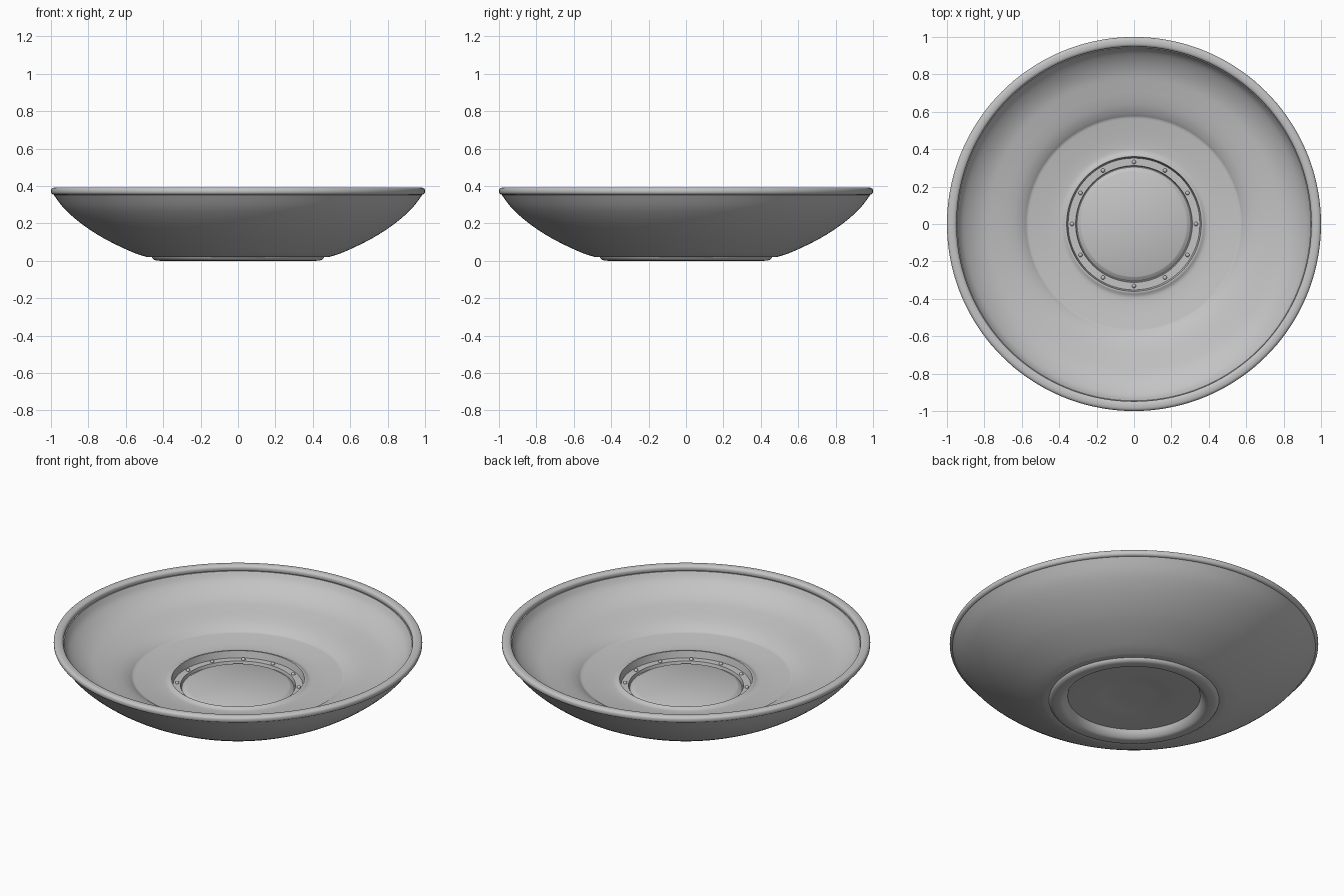
import bpy, bmesh, math
from mathutils import Vector

cube = bpy.data.objects.get("Cube")
if cube:
    bpy.data.objects.remove(cube, do_unlink=True)

STEPS = 144

grey = bpy.data.materials.new("plain_grey")
grey.use_nodes = True
grey.diffuse_color = (0.55, 0.55, 0.55, 1)
bsdf = grey.node_tree.nodes["Principled BSDF"]
bsdf.inputs["Base Color"].default_value = grey.diffuse_color
bsdf.inputs["Roughness"].default_value = 0.5


def rounded(points, cuts=4):
    """Smooth curve through a few (radius, height) points."""
    p = [points[0], *points, points[-1]]
    out = []
    for a, b, c, d in zip(p, p[1:], p[2:], p[3:]):
        for i in range(cuts):
            t = i / cuts
            out.append(tuple(
                0.5 * (2 * v + (w - u) * t + (2 * u - 5 * v + 4 * w - x) * t * t
                       + (3 * v - u - 3 * w + x) * t ** 3)
                for u, v, w, x in zip(a, b, c, d)))
    return out + [points[-1]]


def finish(name, bm, angle=30):
    """Turn a bmesh into a smooth-shaded object."""
    bmesh.ops.recalc_face_normals(bm, faces=bm.faces)
    mesh = bpy.data.meshes.new(name)
    bm.to_mesh(mesh)
    bm.free()
    mesh.materials.append(grey)
    obj = bpy.data.objects.new(name, mesh)
    bpy.context.collection.objects.link(obj)
    bpy.ops.object.select_all(action='DESELECT')
    obj.select_set(True)
    bpy.context.view_layer.objects.active = obj
    bpy.ops.object.shade_smooth_by_angle(angle=math.radians(angle))
    return obj


def lathe(name, profile, closed=False):
    """Revolve a (radius, height) profile around the z axis."""
    bm = bmesh.new()
    verts = [bm.verts.new((r, 0, z)) for r, z in profile]
    edges = [bm.edges.new(pair) for pair in zip(verts, verts[1:])]
    if closed:
        edges.append(bm.edges.new((verts[-1], verts[0])))
    bmesh.ops.spin(bm, geom=verts + edges, cent=(0, 0, 0), axis=(0, 0, 1),
                   angle=math.tau, steps=STEPS, use_merge=False)
    bmesh.ops.remove_doubles(bm, verts=bm.verts, dist=0.0002)
    return finish(name, bm)


# Bowl: shallow dimple underneath, rounded foot, outer wall, inner wall, floor
underside = rounded([(0, 0.056), (0.12, 0.055), (0.2, 0.048), (0.28, 0.045), (0.36, 0.044)])
foot = rounded([(0.36, 0.044), (0.372, 0.022), (0.39, 0.005), (0.41, 0),
                (0.44, 0.002), (0.455, 0.01), (0.462, 0.021)])
outer_wall = rounded([(0.49, 0.021), (0.55, 0.04), (0.65, 0.085), (0.75, 0.139),
                      (0.85, 0.208), (0.93, 0.28), (0.985, 0.352)])
inner_wall = rounded([(0.945, 0.36), (0.92, 0.32), (0.87, 0.28), (0.81, 0.25),
                      (0.74, 0.231), (0.68, 0.216), (0.63, 0.2), (0.595, 0.183),
                      (0.573, 0.168)])
floor = rounded([(0.573, 0.168), (0.51, 0.158), (0.45, 0.15), (0.405, 0.147),
                 (0.385, 0.149), (0.368, 0.157), (0.36, 0.157)])
well = [(0.352, 0.117), (0.312, 0.117), (0.308, 0.1), (0.296, 0.1)]
lathe("bowl", underside + foot[1:] + outer_wall + inner_wall + floor[1:] + well + [(0, 0.1)])

# Raised disc in the centre with a sloping edge
lathe("centre_disc", [(0, 0.116), (0.28, 0.116), (0.286, 0.113), (0.304, 0.1), (0, 0.1)])

# Rolled rim bead
rim = []
for i in range(32):
    a = math.tau * i / 32
    c, s = math.cos(a), math.sin(a)
    rim.append((0.974 + 0.026 * math.copysign(abs(c) ** 0.8, c),
                0.372 + 0.02 * math.copysign(abs(s) ** 0.8, s)))
lathe("rolled_rim", rim, closed=True)

# Ring of small domed rivets around the disc
bm = bmesh.new()
for i in range(12):
    a = math.tau * i / 12
    made = bmesh.ops.create_uvsphere(bm, u_segments=16, v_segments=10, radius=0.011)
    bmesh.ops.translate(bm, verts=made["verts"],
                        vec=Vector((0.331 * math.cos(a), 0.331 * math.sin(a), 0.118)))
finish("rivets", bm, 60)
